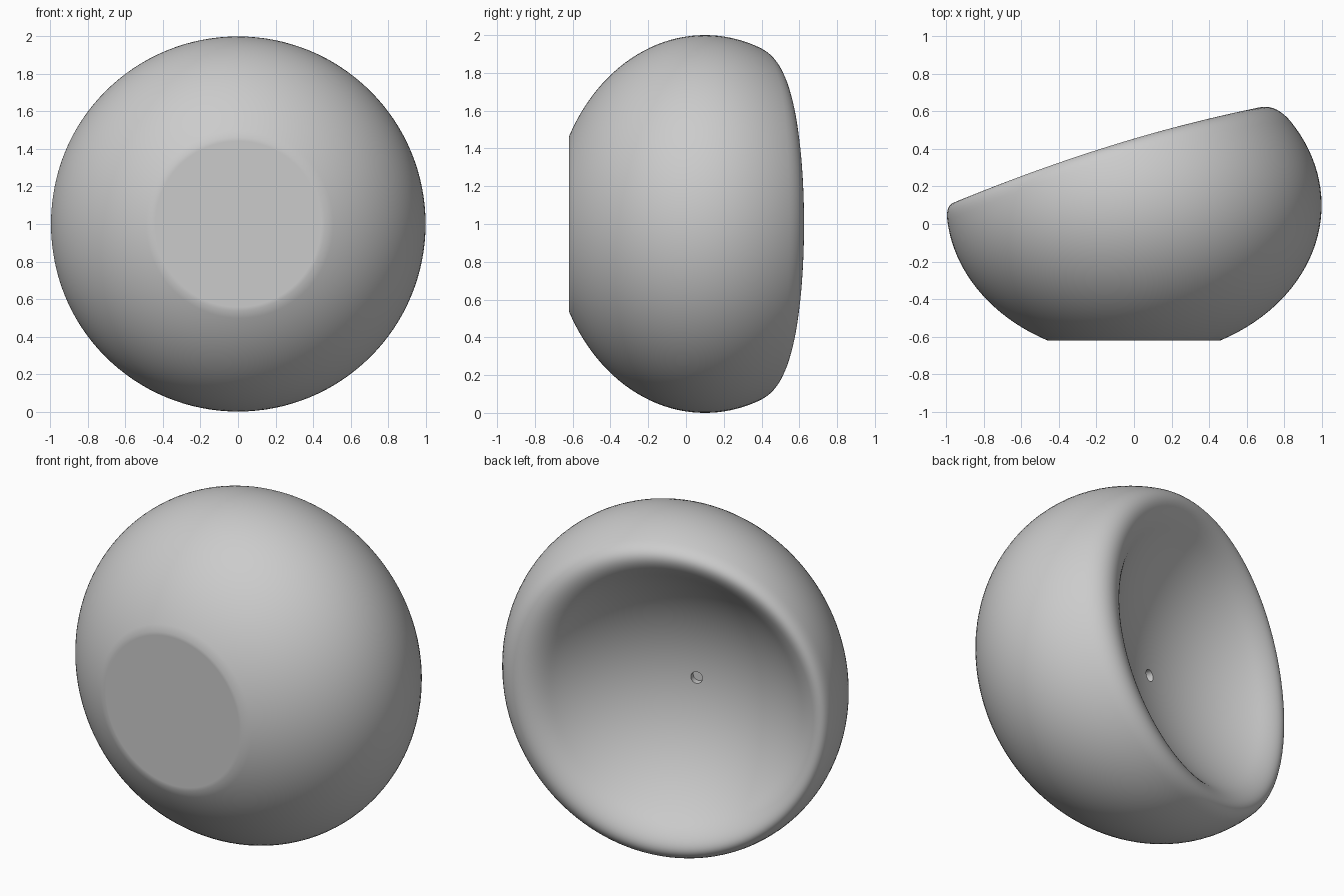
import bpy
import bmesh
import math
from mathutils import Vector

cube = bpy.data.objects.get("Cube")
if cube:
    bpy.data.objects.remove(cube, do_unlink=True)

SEGMENTS = 128
DEPTH = 0.812                             # half depth of the rounded body along y
CENTER = Vector((0, 0.1, 1))
FLOOR = Vector((-0.09, 0.025, 1))         # deepest point of the hollow
AXIS = Vector((-0.28, 0.96, 0)).normalized()
BASE_Y = -0.62
ARC = math.radians(45)                    # slope of the hollow where it meets the lip


def body(theta, phi):
    """Point on the flattened ball."""
    c = math.cos(phi)
    return CENTER + Vector((c * math.cos(theta), DEPTH * math.sin(phi), c * math.sin(theta)))


def rim_height(x):
    """Gently curved, tilted rim."""
    return 0.455 + 0.2985 * x - 0.0687 * x * x


def rim_latitude(theta, drop):
    """Latitude where the body meets the start of the rounded lip."""
    low, high = -0.6, 1.3
    for _ in range(40):
        mid = (low + high) / 2
        p = body(theta, mid)
        if p.y < rim_height(p.x) - drop:
            low = mid
        else:
            high = mid
    return low


def profile(theta):
    """Cross-section from the flat base, over the lip, down to the hole."""
    high_side = max(0, math.cos(theta)) ** 2
    start = math.asin((BASE_Y - CENTER.y) / DEPTH)
    end = rim_latitude(theta, 0.07 + 0.04 * high_side)
    radial = Vector((math.cos(theta), 0, math.sin(theta)))
    pts = [body(theta, start) - radial * 0.02]

    # outer wall
    pts += [body(theta, start + (end - start) * i / 32) for i in range(33)]

    # inner edge of the lip, and the hollow's arc from there to the floor
    outer = pts[-1]
    inner = outer - radial * (0.215 + 0.045 * math.cos(theta) + 0.03 * high_side)
    inner.y = rim_height(inner.x) - 0.08
    offset = inner - FLOOR
    along = AXIS * offset.dot(AXIS)
    across = offset - along

    def hollow(angle):
        return (FLOOR + across * math.sin(angle) / math.sin(ARC)
                + along * (1 - math.cos(angle)) / (1 - math.cos(ARC)))

    # rounded lip
    reach = 0.12 + 0.03 * high_side
    a = outer + (body(theta, end + 0.001) - outer).normalized() * reach
    b = inner + (hollow(ARC + 0.001) - inner).normalized() * reach
    for i in range(1, 17):
        t = i / 16
        u = 1 - t
        pts.append(outer * u**3 + a * 3 * u * u * t + b * 3 * u * t * t + inner * t**3)

    # hollow
    last = 0.033
    pts += [hollow(ARC + (last - ARC) * i / 32) for i in range(1, 33)]

    # small hole
    pts.append(pts[-1] - AXIS * 0.04)
    return pts


bm = bmesh.new()
columns = [[bm.verts.new(p) for p in profile(math.tau * s / SEGMENTS)] for s in range(SEGMENTS)]
for s, col in enumerate(columns):
    nxt = columns[(s + 1) % SEGMENTS]
    for i in range(len(col) - 1):
        bm.faces.new((col[i], nxt[i], nxt[i + 1], col[i + 1]))
bm.faces.new([c[0] for c in columns])
bm.faces.new([c[-1] for c in columns])
bmesh.ops.recalc_face_normals(bm, faces=bm.faces)

mesh = bpy.data.meshes.new("tilted_bowl")
bm.to_mesh(mesh)
bm.free()
bowl = bpy.data.objects.new("tilted_bowl", mesh)
bpy.context.collection.objects.link(bowl)

grey = bpy.data.materials.new("light_grey")
grey.use_nodes = True
color = (0.6, 0.6, 0.6, 1)
grey.diffuse_color = color
grey.node_tree.nodes["Principled BSDF"].inputs["Base Color"].default_value = color
mesh.materials.append(grey)

bpy.ops.object.select_all(action="DESELECT")
bowl.select_set(True)
bpy.context.view_layer.objects.active = bowl
bpy.ops.object.shade_smooth_by_angle(angle=math.radians(40))
